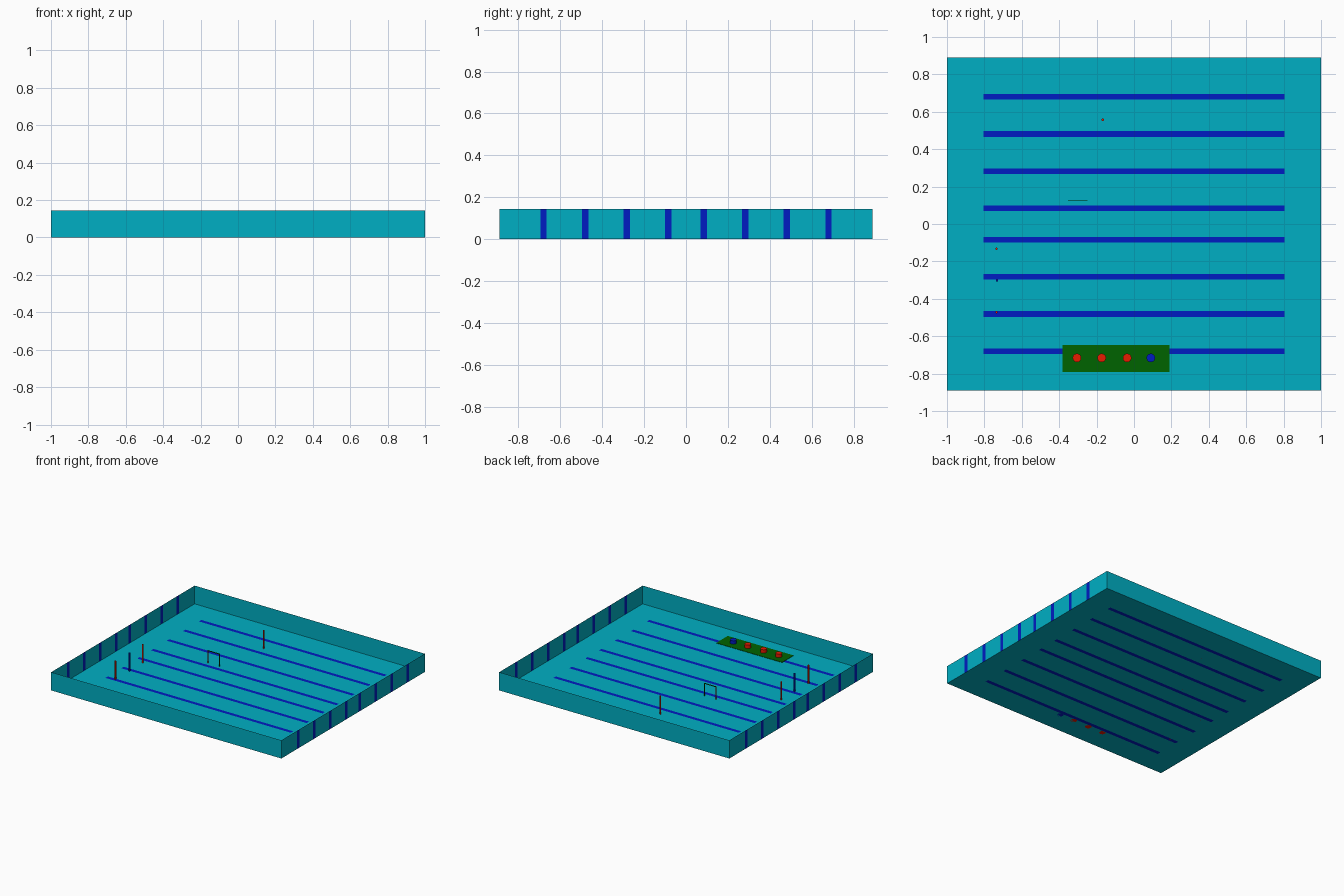
import bpy, bmesh
from mathutils import Matrix, Vector

if "Cube" in bpy.data.objects:
    bpy.data.objects.remove(bpy.data.objects["Cube"])

HX, HY, H = 1.0, 0.89, 0.143
LANES = [0.085, 0.283, 0.481, 0.68]
STRIPE = 0.015  # half width of a lane stripe


def material(name, rgb):
    m = bpy.data.materials.new(name)
    m.diffuse_color = (*rgb, 1)
    m.use_nodes = True
    m.node_tree.nodes["Principled BSDF"].inputs["Base Color"].default_value = m.diffuse_color
    return m


teal = material("teal", (0.0, 0.43, 0.55))
blue = material("deep blue", (0.0, 0.012, 0.54))
green = material("dark green", (0.0, 0.125, 0.0))
red = material("red", (0.85, 0.012, 0.0))


def finish(bm, name, *mats):
    me = bpy.data.meshes.new(name)
    bm.to_mesh(me)
    bm.free()
    for m in mats:
        me.materials.append(m)
    ob = bpy.data.objects.new(name, me)
    bpy.context.collection.objects.link(ob)
    return ob


def is_lane(y):
    return any(abs(abs(y) - c) < STRIPE for c in LANES)


def box(name, lo, hi, mat):
    lo, hi = Vector(lo), Vector(hi)
    bm = bmesh.new()
    bmesh.ops.create_cube(bm, size=1)
    bmesh.ops.scale(bm, vec=hi - lo, verts=bm.verts)
    bmesh.ops.translate(bm, vec=(lo + hi) / 2, verts=bm.verts)
    return finish(bm, name, mat)


def cylinder(name, x, y, radius, height, sides, mat):
    bm = bmesh.new()
    bmesh.ops.create_cone(bm, cap_ends=True, segments=sides, radius1=radius, radius2=radius,
                          depth=height, matrix=Matrix.Translation((x, y, height / 2)))
    for f in bm.faces:
        f.smooth = abs(f.normal.z) < 0.5
    for e in bm.edges:
        e.smooth = all(f.smooth for f in e.link_faces)
    return finish(bm, name, mat)


# Open basin: thin shell without a lid, cut along the lane stripes
bm = bmesh.new()
bmesh.ops.create_cube(bm, size=1)
bmesh.ops.scale(bm, vec=(2 * HX, 2 * HY, H), verts=bm.verts)
bmesh.ops.translate(bm, vec=(0, 0, H / 2), verts=bm.verts)
bm.normal_update()
bmesh.ops.delete(bm, geom=[f for f in bm.faces if f.normal.z > 0.5], context='FACES')
cuts = [((0, s * c + d, 0), (0, 1, 0)) for c in LANES for s in (-1, 1) for d in (-STRIPE, STRIPE)]
cuts += [((s * 0.805, 0, 0), (1, 0, 0)) for s in (-1, 1)]
for co, no in cuts:
    bmesh.ops.bisect_plane(bm, geom=bm.verts[:] + bm.edges[:] + bm.faces[:],
                           plane_co=co, plane_no=no)
# Stripes run along the middle of the floor and up the two end walls
for f in bm.faces:
    c = f.calc_center_median()
    on_part = abs(c.x) < 0.8 or abs(c.x) > HX - 0.001
    f.material_index = int(on_part and is_lane(c.y))
finish(bm, "pool_basin", teal, blue)

# Upright rods
ROD = 0.0065
cylinder("red_rod_back", -0.167, 0.557, ROD, H, 12, red)
cylinder("red_rod_left_a", -0.735, -0.132, ROD, H, 12, red)
cylinder("blue_rod_left", -0.732, -0.302, ROD, H, 12, blue)
cylinder("red_rod_left_b", -0.735, -0.472, ROD, H, 12, red)

# Thin frame in the middle
t, fy = 0.0025, 0.127
box("frame_left_post", (-0.35 - t, fy - t, 0), (-0.35 + t, fy + t, 0.098), red)
box("frame_right_post", (-0.25 - t, fy - t, 0), (-0.25 + t, fy + t, 0.098), green)
box("frame_top_bar", (-0.35 - t, fy - t, 0.098 - t), (-0.25 + t, fy + t, 0.098 + t), green)

# Green board with a row of round buttons
box("board", (-0.382, -0.79, 0.0005), (0.19, -0.647, 0.003), green)
for i, (x, m) in enumerate([(-0.305, red), (-0.173, red), (-0.037, red), (0.09, blue)]):
    cylinder(f"button_{i + 1}", x, -0.716, 0.023, 0.03, 24, m)
